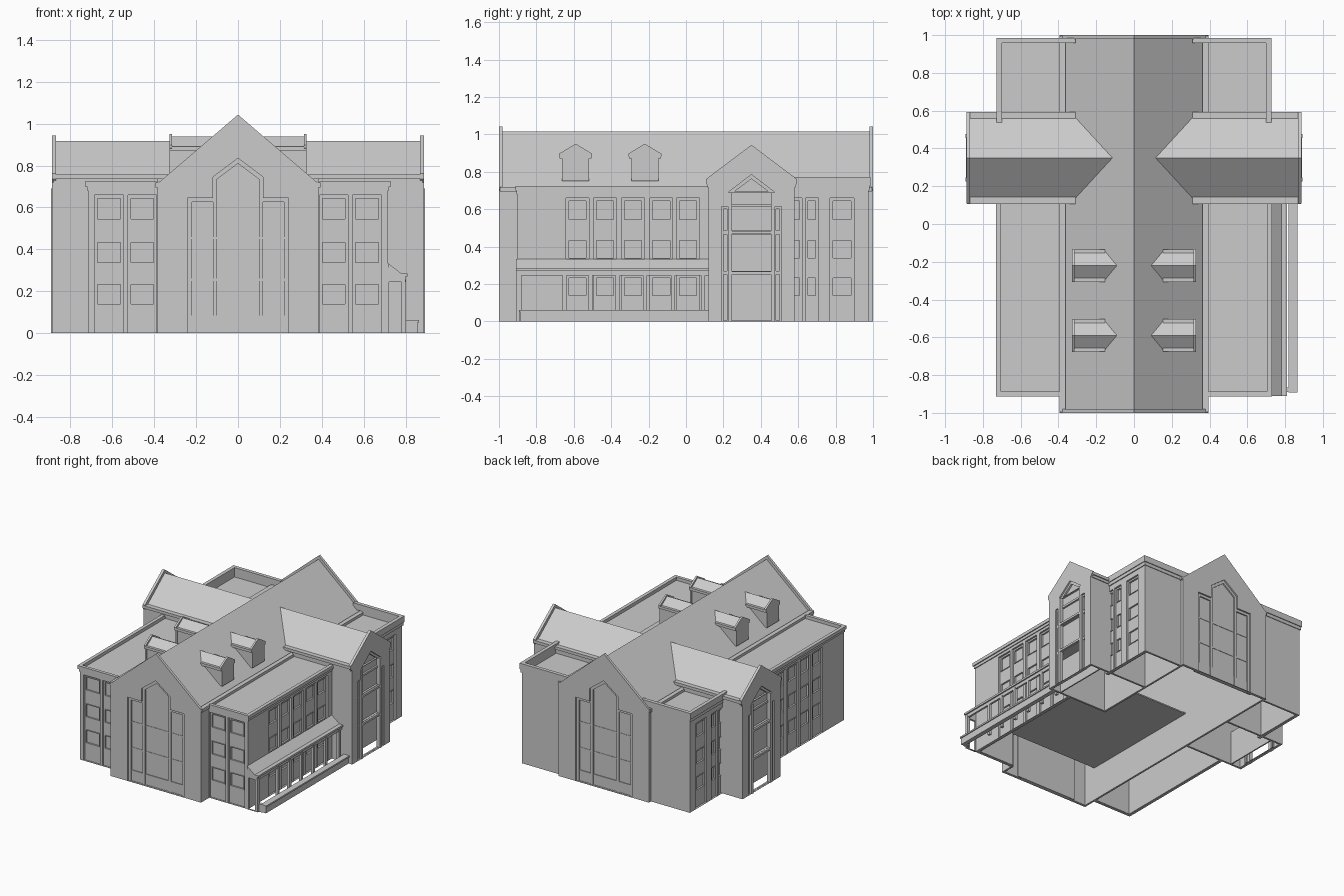
import bpy
from mathutils import Matrix

if "Cube" in bpy.data.objects:
    bpy.data.objects.remove(bpy.data.objects["Cube"])

PLANES = {  # (u, v, depth) to world: front walls face -y, side walls face +x
    'front': Matrix(((1, 0, 0, 0), (0, 0, -1, 0), (0, 1, 0, 0), (0, 0, 0, 1))),
    'side': Matrix(((0, 0, 1, 0), (1, 0, 0, 0), (0, 1, 0, 0), (0, 0, 0, 1)))}
SLOPE, RIDGE = 0.85, 1.015
ROWS = [(.133, .238), (.333, .438), (.54, .648)]


def finish(name, mesh, mirror=''):
    ob = bpy.data.objects.new(name, mesh)
    bpy.context.collection.objects.link(ob)
    if mirror:
        m = ob.modifiers.new('mirror', 'MIRROR')
        m.use_axis = ['x' in mirror, 'y' in mirror, False]
        m.use_mirror_merge = False
    return ob


def faces(name, verts, polys, mirror=''):
    me = bpy.data.meshes.new(name)
    me.from_pydata(verts, [], polys)
    return finish(name, me, mirror)


def box(name, x, y, z, mirror=''):
    v = [(a, b, c) for a in x for b in y for c in z]
    return faces(name, v, [(0, 1, 3, 2), (4, 6, 7, 5), (0, 4, 5, 1),
                           (2, 3, 7, 6), (0, 2, 6, 4), (1, 5, 7, 3)], mirror)


def slab(name, loops, plane, span, mirror=''):
    """Flat outline with holes, thick from span[0] to span[1] along the plane normal."""
    cu = bpy.data.curves.new(name, 'CURVE')
    cu.dimensions, cu.fill_mode = '2D', 'BOTH'
    cu.extrude = abs(span[1] - span[0]) / 2
    for pts in loops:
        s = cu.splines.new('POLY')
        s.points.add(len(pts) - 1)
        for p, (u, v) in zip(s.points, pts):
            p.co = (u, v, 0, 1)
        s.use_cyclic_u = True
    tmp = bpy.data.objects.new(name + '_outline', cu)
    bpy.context.collection.objects.link(tmp)
    dg = bpy.context.evaluated_depsgraph_get()
    me = bpy.data.meshes.new_from_object(tmp.evaluated_get(dg))
    bpy.data.objects.remove(tmp)
    mid = sum(span) / 2
    shift = Matrix.Translation((0, mid, 0) if plane == 'front' else (mid, 0, 0))
    me.transform(shift @ PLANES[plane])
    me.shade_flat()
    return finish(name, me, mirror)


def rect(a, b, c, d):
    return [(a, c), (b, c), (b, d), (a, d)]


def sym(c, half):
    """Closed outline from its right half, listed bottom to peak."""
    return [(c + u, v) for u, v in half] + [(c - u, v) for u, v in reversed(half) if u > 0]


def window_wall(name, plane, face, span, top, bays, mirror):
    """Wall with tall recessed bays, three cased windows in each."""
    s = 1 if plane == 'front' else -1      # inward direction
    at = lambda a, b: (face + s * a, face + s * b)
    slab(name + '_wall', [rect(*span, 0, top)] + [rect(a, b, .002, .66) for a, b in bays],
         plane, at(0, .014), mirror)
    inset = [(a + .01, b - .01) for a, b in bays]
    holes = [rect(a, b, c, d) for a, b in inset for c, d in ROWS]
    slab(name + '_bay_panels', [rect(*span, 0, .69)] + holes, plane, at(.014, .02), mirror)
    slab(name + '_window_panes', [rect(*span, 0, .69)], plane, at(.022, .026), mirror)
    rings = holes + [rect(a + .005, b - .005, c + .005, d - .005) for a, b in inset for c, d in ROWS]
    slab(name + '_window_casings', rings, plane, at(.009, .024), mirror)


def cross_roof(name, yc, hw, x_out, ridge, eave):
    """Gable roof running out sideways, its inner end cut to the hall roof."""
    xr, xe = (RIDGE - ridge) / SLOPE, (RIDGE - eave) / SLOPE
    v = [(x_out, yc, ridge), (xr, yc, ridge)]
    for s in (-1, 1):
        v += [(xe, yc + s * hw, eave), (x_out, yc + s * hw, eave)]
    faces(name, v, [(0, 1, 2, 3), (1, 0, 5, 4)], 'x')
    return xe


# Main hall: roof, long walls, gutters, lower floor slab
eave_z = RIDGE - SLOPE * .37
faces('hall_roof', [(0, -.985, RIDGE), (.37, -.985, eave_z), (.37, .985, eave_z), (0, .985, RIDGE)],
      [(0, 1, 2, 3)], 'x')
box('hall_left_wall', (-.385, -.37), (-.98, .98), (0, .705))
box('hall_right_wall_back', (.37, .385), (.12, .98), (0, .705))
box('hall_right_wall_front', (.37, .385), (-.98, .12), (.26, .705))
box('hall_right_wall_corner', (.37, .385), (-.98, -.89), (0, .26))
box('lower_floor', (-.375, .69), (-.88, .125), (.26, .27))
box('hall_gutter', (.362, .395), (-.995, .995), (.695, .72), 'x')

# Hall gable ends with a framed pointed recess, front and back
arch = [(.24, .002), (.24, .645), (.12, .645), (.12, .745), (0, .835)]
slab('hall_gable', [sym(0, [(.385, 0), (.385, .70), (.395, .705), (0, 1.043)]), sym(0, arch)],
     'front', (-1, -.98), 'y')
slab('hall_arch_trim', [sym(0, arch), sym(0, [(.10, .004), (.10, .735), (0, .81)]),
     rect(.12, .22, .004, .625), rect(-.22, -.12, .004, .625)], 'front', (-.988, -.97), 'y')
slab('hall_arch_panel', [sym(0, [(.26, 0), (.26, .66), (.13, .76), (0, .85)])],
     'front', (-.978, -.968), 'y')
box('hall_arch_plinth', (-.22, .22), (-.984, -.97), (0, .085), 'y')
for z in (.25, .45):
    box('hall_arch_floor_band', (-.22, .22), (-.981, -.972), (z, z + .01), 'y')

# Transept: roofs, walls, eaves
TC = .35
cross_roof('transept_roof', TC, .215, .875, .918, .75)
for y, w in ((.12, -1), (.58, 1)):
    box('transept_side_wall', (.385, .872), sorted((y, y - w * .015)), (0, .74), 'x')
    box('transept_eave', (.31, .885), sorted((y + w * .014, y - w * .022)), (.735, .757), 'x')
    box('transept_cornice', (.385, .88), sorted((y + w * .006, y - w * .01)), (.715, .735), 'x')

# Transept ends: gable wall, pointed trim, recessed glazing, open entrance
bay = [(.16, .002), (.16, .615), (.125, .615), (.125, .69), (0, .785)]
slab('transept_gable', [sym(TC, [(.23, 0), (.23, .72), (.242, .735), (.242, .762), (0, .944)]),
     sym(TC, bay)], 'side', (.868, .888), 'x')
slab('transept_bay_trim', [sym(TC, bay), rect(TC - .105, TC + .105, .004, .25),
     rect(TC - .105, TC + .105, .27, .465), rect(TC - .105, TC + .105, .487, .69),
     sym(TC, [(.09, .695), (0, .762)])] +
     [rect(TC + a, TC + a + .018, c, d) for a in (-.15, .132)
      for c, d in ((.004, .25), (.27, .465), (.487, .6))], 'side', (.862, .876), 'x')
slab('transept_glazing', [sym(TC, [(.19, .25), (.19, .65), (0, .80)])], 'side', (.85, .856), 'x')
box('entrance_back_wall', (.785, .795), (.135, .565), (0, .26), 'x')
box('entrance_soffit', (.79, .87), (.135, .565), (.25, .26), 'x')
for y in (-.115, .115):
    box('entrance_pilaster', (.865, .892), (TC + y - .011, TC + y + .011), (0, .69), 'x')
for z in (.252, .468, .612):
    box('transept_floor_band', (.856, .89 if z < .6 else .87), (TC - .125, TC + .125),
        (z, z + .016), 'x')

# Front wings with flat roofs and parapets
window_wall('wing_front', 'front', -.90, (.385, .715), .70, [(.388, .525), (.547, .685)], 'x')
bays = [(c - .061, c + .061) for c in (-.58, -.433, -.283, -.132, .01)]
window_wall('wing_side', 'side', .715, (-.90, .12), .70, bays, 'x')
box('wing_roof', (.385, .71), (-.895, .125), (.69, .70), 'x')
box('wing_side_parapet', (.703, .73), (-.912, .12), (.70, .725), 'x')
box('wing_front_parapet', (.39, .703), (-.912, -.887), (.70, .725), 'x')
box('wing_side_cornice', (.70, .722), (-.906, .12), (.68, .70), 'x')
box('wing_front_cornice', (.385, .70), (-.906, -.89), (.68, .70), 'x')

# Taller back wings, plain on the back
window_wall('back_wing_side', 'side', .715, (.54, .975), .75,
            [(.558, .621), (.638, .708), (.77, .898)], 'x')
box('back_wing_end_wall', (.385, .715), (.96, .975), (0, .75), 'x')
box('back_wing_roof', (.37, .71), (.57, .965), (.69, .70), 'x')
box('back_wing_side_parapet', (.70, .728), (.53, .986), (.725, .772), 'x')
box('back_wing_end_parapet', (.31, .70), (.958, .986), (.725, .772), 'x')
box('back_wing_cornice', (.70, .722), (.58, .98), (.70, .725), 'x')
box('back_wing_end_cornice', (.385, .70), (.958, .98), (.70, .725), 'x')

# Dormers with eave returns
for yc in (-.59, -.22):
    xe = cross_roof('dormer_roof', yc, .075, .322, .938, .885)
    slab('dormer_front', [sym(yc, [(.072, .75), (.072, .873), (.088, .883), (.088, .897), (0, .95)])],
         'side', (.314, .328), 'x')
    for s in (-1, 1):
        y = yc + s * .07
        faces('dormer_cheek', [(.315, y, .745), (.315, y, .885), (xe, y, .885)], [(0, 1, 2)], 'x')
        box('dormer_eave', (xe, .328), sorted((yc + s * .066, yc + s * .086)), (.872, .892), 'x')

# Covered walk on the right side only
walk = [(.715, .335), (.78, .285), (.81, .285), (.81, .27), (.80, .27), (.80, .245),
        (.785, .245), (.785, .265), (.715, .315)]
n = len(walk)
faces('walk_roof', [(x, y, z) for y in (-.91, .12) for x, z in walk],
      [tuple(range(n)), tuple(reversed(range(n, 2 * n)))] +
      [(i, i + n, (i + 1) % n + n, (i + 1) % n) for i in range(n)])
for y in (-.89, -.65, -.51, -.365, -.22, -.07, .09):
    box('walk_column', (.783, .803), (y - .011, y + .011), (0, .255))
slab('walk_end_wall', [[(.715, 0), (.80, 0), (.80, .27), (.78, .28), (.715, .325)],
     rect(.722, .78, .002, .245)], 'front', (-.905, -.89))
box('low_wall', (.825, .858), (-.885, .12), (0, .052))
box('low_wall_cap', (.818, .865), (-.892, .12), (.05, .062))
box('low_wall_return', (.80, .83), (-.89, -.865), (0, .06))
